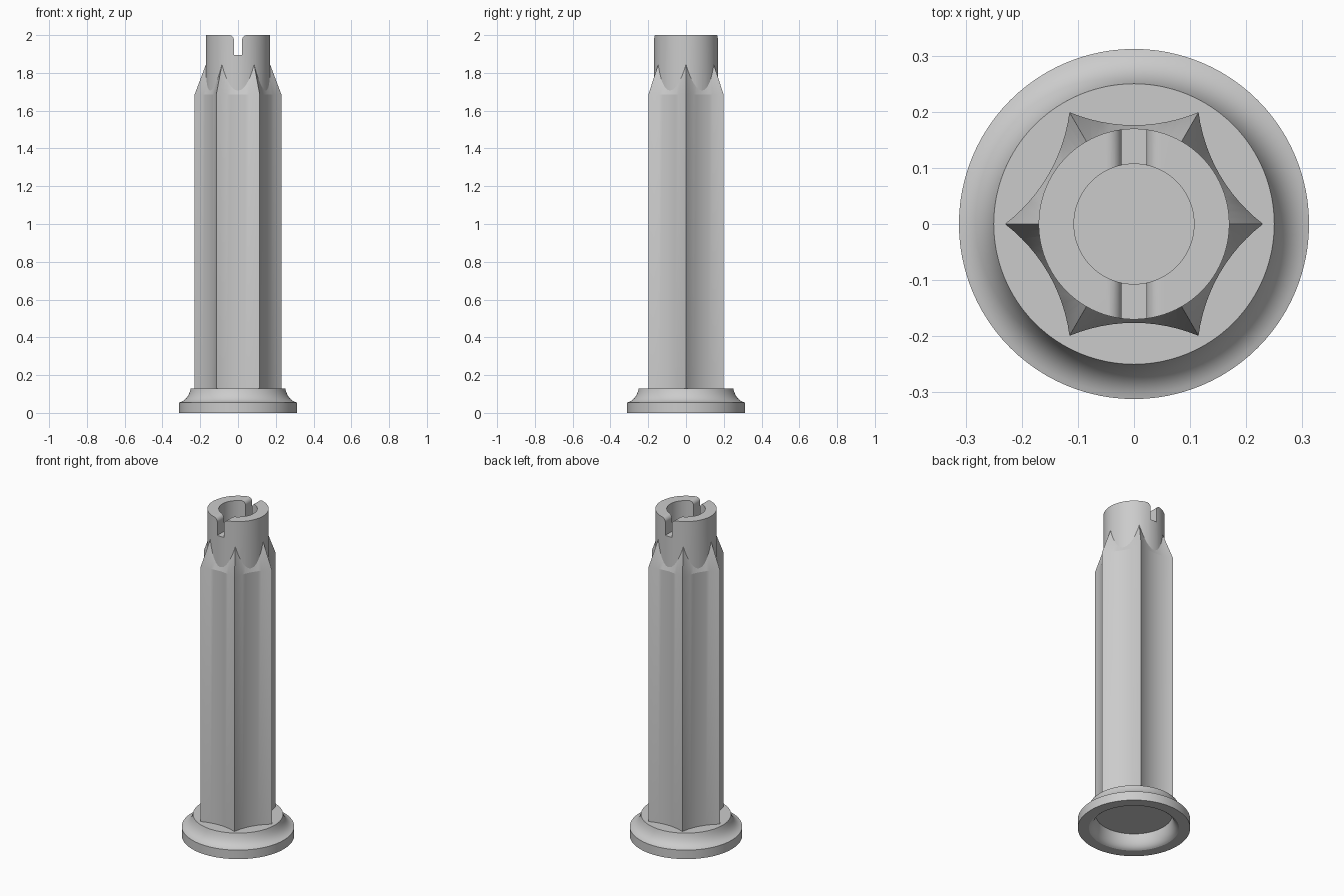
import bpy, bmesh, math
from mathutils import Vector

cube = bpy.data.objects.get("Cube")
if cube:
    bpy.data.objects.remove(cube, do_unlink=True)

grey = bpy.data.materials.new("plain grey")
grey.use_nodes = True
COLOUR = (0.6, 0.6, 0.6, 1)
grey.diffuse_color = COLOUR
grey.node_tree.nodes["Principled BSDF"].inputs["Base Color"].default_value = COLOUR


def make_object(name, bm):
    bmesh.ops.remove_doubles(bm, verts=bm.verts, dist=1e-5)
    bmesh.ops.recalc_face_normals(bm, faces=bm.faces)
    mesh = bpy.data.meshes.new(name)
    bm.to_mesh(mesh)
    bm.free()
    mesh.materials.append(grey)
    ob = bpy.data.objects.new(name, mesh)
    bpy.context.collection.objects.link(ob)
    return ob


def loft(name, rings):
    """Skin equal-length closed rings and cap both ends."""
    bm = bmesh.new()
    rows = [[bm.verts.new(p) for p in ring] for ring in rings]
    n = len(rows[0])
    for a, b in zip(rows, rows[1:]):
        for i in range(n):
            j = (i + 1) % n
            bm.faces.new((a[i], a[j], b[j], b[i]))
    bm.faces.new(rows[0][::-1])
    bm.faces.new(rows[-1])
    return make_object(name, bm)


def circle(r, z, n=96):
    return [(r * math.cos(math.tau * i / n), r * math.sin(math.tau * i / n), z) for i in range(n)]


def bezier(a, b, c, n=10):
    a, b, c = Vector(a), Vector(b), Vector(c)
    return [a * (1 - t) ** 2 + b * 2 * t * (1 - t) + c * t * t for t in (i / n for i in range(n + 1))]


def star(scale, z, tip=0.23, sag=0.023, steps=12):
    """Six-pointed outline with shallow concave arcs between the tips."""
    half = tip / 2
    radius = (half ** 2 + sag ** 2) / (2 * sag)
    centre = tip * math.cos(math.pi / 6) - sag + radius
    spread = math.asin(half / radius)
    pts = []
    for side in range(6):
        turn = math.radians(60 * side + 30)
        for k in range(steps):
            a = spread * (2 * k / steps - 1)
            u, v = centre - radius * math.cos(a), radius * math.sin(a)
            pts.append((scale * (u * math.cos(turn) - v * math.sin(turn)),
                        scale * (u * math.sin(turn) + v * math.cos(turn)), z))
    return pts


def boolean(ob, tool, operation):
    bpy.context.view_layer.objects.active = ob
    mod = ob.modifiers.new(operation, "BOOLEAN")
    mod.operation, mod.object, mod.solver = operation, tool, "EXACT"
    bpy.ops.object.modifier_apply(modifier=mod.name)
    bpy.data.objects.remove(tool, do_unlink=True)


def smooth(ob):
    bpy.ops.object.select_all(action="DESELECT")
    ob.select_set(True)
    bpy.context.view_layer.objects.active = ob
    bpy.ops.object.shade_smooth_by_angle(angle=math.radians(15))


# Flared foot, hollow underneath: floor, inner wall, rim, outer flare, top
inner = bezier((0.212, 0.085), (0.215, 0.015), (0.25, 0))
outer = bezier((0.312, 0.055), (0.265, 0.065), (0.25, 0.13))
profile = inner + [Vector((0.312, 0))] + outer
foot = loft("flared_foot", [circle(r, z) for r, z in profile])
smooth(foot)

# Fluted shaft whose tips taper into the round head
shaft = loft("fluted_shaft", [star(1, 0.125), star(1, 1.685), star(0.698, 1.87)])
head = loft("round_head", [circle(0.17, 1.5), circle(0.17, 2)])
boolean(shaft, head, "UNION")

# Blind bore in the head
boolean(shaft, loft("bore", [circle(0.107, 1.7), circle(0.107, 2.1)]), "DIFFERENCE")

# Cross slot with rounded upper lips
W, R = 0.022, 0.026
right = [(W, 1.895)]
for i in range(9):
    a = math.pi / 2 * i / 8
    right.append((W + R - R * math.cos(a), 2 - R + R * math.sin(a)))
right.append((W + R, 2.1))
outline = right + [(-x, z) for x, z in reversed(right)]
slot = loft("slot", [[(x, y, z) for x, z in outline] for y in (-0.3, 0.3)])
boolean(shaft, slot, "DIFFERENCE")
smooth(shaft)
